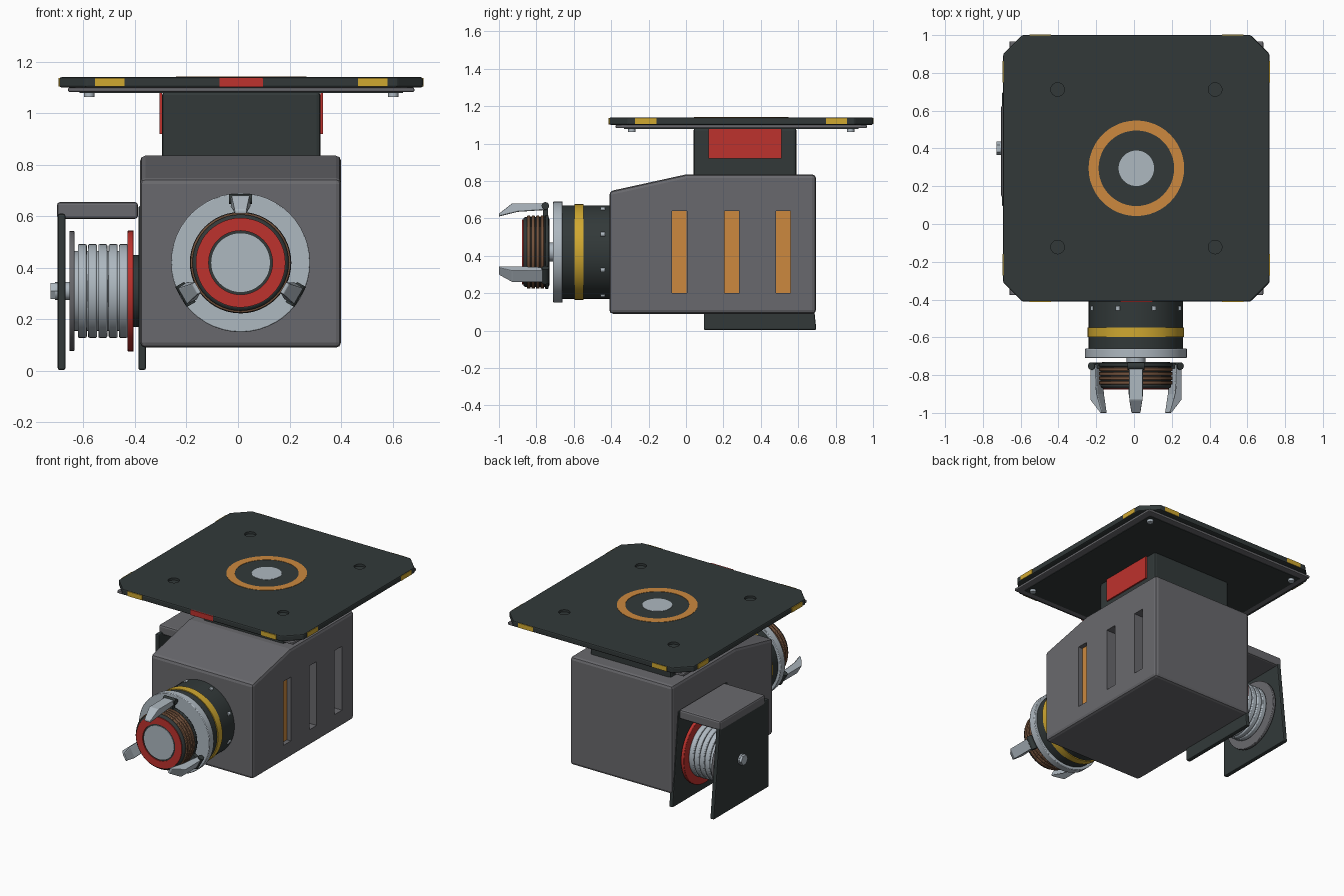
import bpy, bmesh, math
from mathutils import Matrix, Vector

old = bpy.data.objects.get("Cube")
if old:
    bpy.data.objects.remove(old, do_unlink=True)


def material(name, *rgb):
    lin = [((c / 255 + 0.055) / 1.055) ** 2.4 for c in rgb] + [1]
    m = bpy.data.materials.new(name)
    m.use_nodes = True
    m.diffuse_color = lin
    m.node_tree.nodes["Principled BSDF"].inputs["Base Color"].default_value = lin
    return m


DARK = material("dark_green_grey", 50, 57, 57)
GREY = material("mid_grey", 105, 105, 109)
LIGHT = material("light_steel", 174, 184, 192)
RED = material("red", 190, 50, 45)
ORANGE = material("orange", 204, 137, 62)
YELLOW = material("yellow", 208, 168, 48)
BROWN = material("brown", 115, 82, 60)


def finish(name, bm, mat, bevel=0, smooth=False):
    bmesh.ops.recalc_face_normals(bm, faces=bm.faces)
    mesh = bpy.data.meshes.new(name)
    bm.to_mesh(mesh)
    bm.free()
    ob = bpy.data.objects.new(name, mesh)
    bpy.context.collection.objects.link(ob)
    mesh.materials.append(mat)
    if bevel:
        mod = ob.modifiers.new("edge_bevel", "BEVEL")
        mod.width = bevel
        mod.segments = 2
        mod.limit_method = "ANGLE"
    if smooth:
        bpy.ops.object.select_all(action="DESELECT")
        ob.select_set(True)
        bpy.context.view_layer.objects.active = ob
        bpy.ops.object.shade_smooth_by_angle(angle=math.radians(35))
    return ob


def box(name, x, y, z, mat, bevel=0):
    bm = bmesh.new()
    bmesh.ops.create_cube(bm, size=1)
    for v in bm.verts:
        v.co = [r[0] + (c + 0.5) * (r[1] - r[0]) for c, r in zip(v.co, (x, y, z))]
    return finish(name, bm, mat, bevel)


def prism(name, points, lo, hi, place, mat, bevel=0):
    """Extrude a 2D outline; place(a, b, t) maps outline and depth to 3D."""
    bm = bmesh.new()
    ends = [[bm.verts.new(place(a, b, t)) for a, b in points] for t in (lo, hi)]
    n = len(points)
    bm.faces.new(ends[0])
    bm.faces.new(ends[1][::-1])
    for i in range(n):
        j = (i + 1) % n
        bm.faces.new((ends[0][i], ends[0][j], ends[1][j], ends[1][i]))
    return finish(name, bm, mat, bevel)


def turned(name, axis, centre, lo, hi, r, mat, inner=0, bevel=0, segs=48):
    """Disc, cylinder or ring between lo and hi along an axis."""
    bm = bmesh.new()
    profile = [(inner, lo), (r, lo), (r, hi), (inner, hi)]
    loops = []
    for k in range(segs):
        a = 2 * math.pi * k / segs
        row = []
        for rad, t in profile:
            co = [rad * math.cos(a), rad * math.sin(a)]
            co.insert("xyz".index(axis), t)
            row.append(bm.verts.new(Vector(co) + Vector(centre)))
        loops.append(row)
    for k in range(segs):
        p, q = loops[k], loops[(k + 1) % segs]
        for i in range(4):
            j = (i + 1) % 4
            bm.faces.new((p[i], q[i], q[j], p[j]))
    if not inner:
        bmesh.ops.remove_doubles(bm, verts=bm.verts, dist=1e-6)
        bmesh.ops.dissolve_degenerate(bm, edges=bm.edges, dist=1e-6)
    return finish(name, bm, mat, bevel, True)


def cut(target, cutters):
    for c in cutters:
        c.hide_render = True
        mod = target.modifiers.new("cut", "BOOLEAN")
        mod.operation = "DIFFERENCE"
        mod.solver = "EXACT"
        mod.object = c
    bpy.context.view_layer.update()
    deps = bpy.context.evaluated_depsgraph_get()
    mesh = bpy.data.meshes.new_from_object(target.evaluated_get(deps))
    target.modifiers.clear()
    target.data = mesh
    for c in cutters:
        bpy.data.objects.remove(c, do_unlink=True)


# Housing with sloped front roof and three recessed side slots
outline = [(-0.41, 0.09), (0.695, 0.09), (0.695, 0.835), (0.0, 0.835), (-0.41, 0.745)]
body = prism("housing", outline, -0.38, 0.40, lambda a, b, t: (t, a, b), GREY, 0.02)
slots = [(-0.035, 0.035), (0.245, 0.1), (0.52, 0.1)]
cut(body, [box("slot_cutter", (0.4 - d, 0.5), (y - 0.04, y + 0.04), (0.2, 0.64), GREY)
           for y, d in slots])
for y, d in slots:
    box("slot_strip", (0.395 - d, 0.405 - d), (y - 0.039, y + 0.039), (0.201, 0.639), ORANGE)

# Neck with red side panels
CX, CY = 0.0125, 0.295
box("neck", (-0.295, 0.32), (0.04, 0.59), (0.8, 1.085), DARK, 0.015)
for x in (-0.3, 0.325):
    box("neck_panel", (x - 0.005, x + 0.005), (0.12, 0.51), (0.92, 1.08), RED)

# Mounting plate with clipped corners and bolt holes
H, C = 0.705, 0.1
octagon = []
for sx, sy in ((1, 1), (-1, 1), (-1, -1), (1, -1)):
    pair = [(CX + sx * H, CY + sy * (H - C)), (CX + sx * (H - C), CY + sy * H)]
    octagon += pair if sx * sy > 0 else pair[::-1]
plate = prism("top_plate", octagon, 1.1, 1.14, lambda a, b, t: (a, b, t), DARK, 0.008)
corners = [(sx, sy) for sx in (-1, 1) for sy in (-1, 1)]
cut(plate, [turned("hole_cutter", "z", (CX + sx * 0.417, CY + sy * 0.417, 0), 1.125, 1.2,
                   0.036, DARK, segs=24) for sx, sy in corners])
turned("plate_ring", "z", (CX, CY, 0), 1.136, 1.142, 0.253, ORANGE, inner=0.2)
turned("plate_hub", "z", (CX, CY, 0), 1.136, 1.142, 0.094, LIGHT)

# Frame, panel and screws beneath the plate
F = 0.672
box("under_frame", (CX - F, CX + F), (CY - F, CY + F), (1.082, 1.1), GREY, 0.006)
P = F - 0.045
box("under_panel", (CX - P, CX + P), (CY - P, CY + P), (1.079, 1.085), DARK)
for sx, sy in corners:
    turned("frame_screw", "z", (CX + sx * 0.59, CY + sy * 0.585, 0), 1.062, 1.09, 0.02, LIGHT, segs=16)

# Coloured edge markers around the plate
for s in (-1, 1):
    for t in (-0.51, 0.51):
        u = (CX + t - 0.057, CX + t + 0.057)
        v = (CY + t - 0.057, CY + t + 0.057)
        e = CY + s * H
        box("edge_marker", u, (e - 0.004, e + 0.002), (1.104, 1.136), YELLOW)
        e = CX + s * H
        box("edge_marker", (e - 0.004, e + 0.002), v, (1.104, 1.136), YELLOW)
box("front_marker", (CX - 0.085, CX + 0.085), (CY - H - 0.004, CY - H + 0.004), (1.102, 1.138), RED)

# Tool socket on the front
T = (0.01, 0, 0.42)
turned("socket", "y", T, -0.67, -0.4, 0.25, DARK)
turned("socket_band", "y", T, -0.597, -0.548, 0.256, YELLOW, inner=0.24)
turned("socket_flange", "y", T, -0.71, -0.66, 0.27, LIGHT, bevel=0.004)
turned("tool_shaft", "y", T, -0.76, -0.7, 0.05, LIGHT)
for k in range(8):
    a = math.pi * (k + 0.5) / 4
    spot = (T[0] + 0.248 * math.cos(a), -0.445, T[2] + 0.248 * math.sin(a))
    turned("socket_bolt", "y", spot, -0.012, 0.012, 0.012, LIGHT, segs=12)

# Tool head with brown coils and red front ring
turned("tool_head", "y", T, -0.87, -0.73, 0.187, DARK, bevel=0.012)
turned("head_back_rim", "y", T, -0.755, -0.735, 0.197, DARK, bevel=0.005)
for k in range(4):
    y = -0.85 + k * 0.024
    turned("head_coil", "y", T, y, y + 0.019, 0.195, BROWN, inner=0.17, bevel=0.004)
turned("head_ring", "y", T, -0.876, -0.86, 0.174, RED, inner=0.124)
turned("head_lens", "y", T, -0.874, -0.86, 0.114, LIGHT)

# Three gripping fingers with pivots
finger = [(-0.745, 0.225), (-0.745, 0.26), (-0.93, 0.26), (-1.0, 0.205), (-1.0, 0.19), (-0.9, 0.215)]
for k in range(3):
    spin = Matrix.Translation(T) @ Matrix.Rotation(k * math.tau / 3, 4, "Y")

    def narrow(a, b, t):
        return (t * (0.65 if a < -0.95 else 1), a, b)

    claw = prism("finger", finger, -0.036, 0.036, narrow, LIGHT, 0.004)
    pivot = turned("finger_pivot", "x", (0, -0.752, 0.247), -0.045, 0.045, 0.02, DARK, segs=16)
    arm = box("finger_bracket", (-0.025, 0.025), (-0.765, -0.738), (0.17, 0.245), DARK)
    for ob in (claw, pivot, arm):
        ob.data.transform(spin)

# Winch cheeks and roof beside the housing
for name, x, top in (("winch_outer_cheek", -0.70, 0.61), ("winch_inner_cheek", -0.387, 0.64)):
    cheek = [(0.095, 0.003), (0.697, 0.003), (0.63, top), (0.095, top)]
    prism(name, cheek, x, x + 0.03, lambda a, b, t: (t, a, b), DARK, 0.008)
box("winch_roof", (-0.703, -0.388), (0.14, 0.63), (0.59, 0.655), GREY, 0.012)

# Winch drum, rope coils and axle
W = (0, 0.4, 0.31)
turned("winch_axle", "x", W, -0.71, -0.37, 0.035, LIGHT)
turned("axle_bolt", "x", W, -0.727, -0.69, 0.036, LIGHT, segs=6)
turned("drum_core", "x", W, -0.637, -0.42, 0.155, LIGHT)
for k in range(5):
    x = -0.622 + k * 0.04
    turned("rope_coil", "x", W, x, x + 0.035, 0.182, LIGHT, inner=0.14, bevel=0.006)
turned("drum_outer_flange", "x", W, -0.655, -0.635, 0.233, GREY, bevel=0.004)
turned("drum_inner_flange", "x", W, -0.428, -0.405, 0.235, RED, bevel=0.003)
turned("drum_motor", "x", W, -0.407, -0.38, 0.14, DARK)
